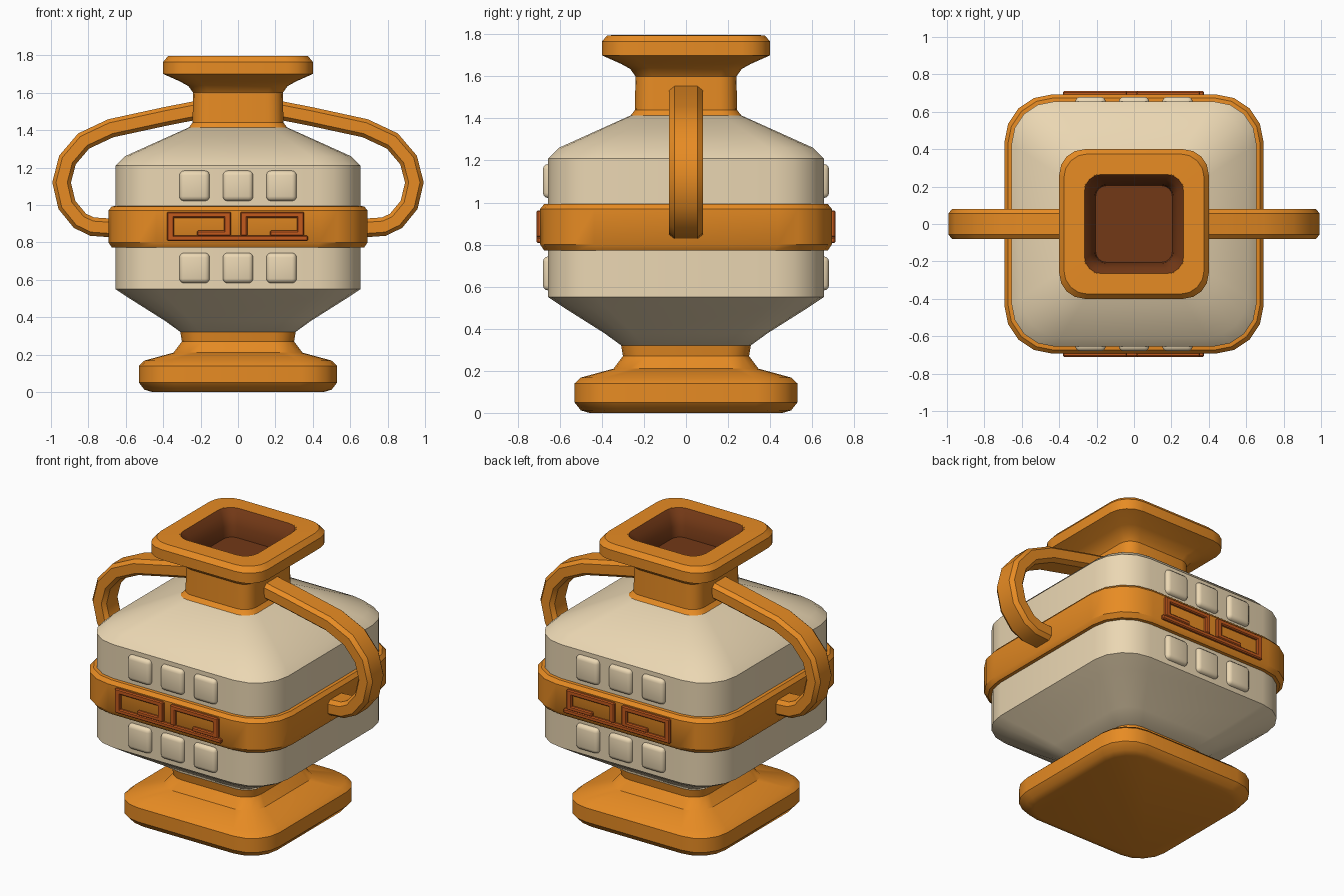
import bpy, bmesh, math
from mathutils import Vector

if "Cube" in bpy.data.objects:
    bpy.data.objects.remove(bpy.data.objects["Cube"])


def material(name, rgb):
    m = bpy.data.materials.new(name)
    m.diffuse_color = (*rgb, 1)
    m.use_nodes = True
    m.node_tree.nodes["Principled BSDF"].inputs["Base Color"].default_value = m.diffuse_color
    return m


ORANGE = material("orange_glaze", (0.80, 0.26, 0.017))
CREAM = material("cream_clay", (0.83, 0.68, 0.45))
RUST = material("rust_trim", (0.55, 0.10, 0.012))
BROWN = material("dark_inside", (0.17, 0.04, 0.008))


def finish(bm, name, mat, angle=35, recalc=True):
    if recalc:
        bmesh.ops.recalc_face_normals(bm, faces=bm.faces)
    me = bpy.data.meshes.new(name)
    bm.to_mesh(me)
    bm.free()
    for p in me.polygons:
        p.use_smooth = True
    me.set_sharp_from_angle(angle=math.radians(angle))
    me.materials.append(mat)
    ob = bpy.data.objects.new(name, me)
    bpy.context.collection.objects.link(ob)
    return ob


def skin(bm, rings, cap_start, cap_end):
    n = len(rings[0])
    for a, b in zip(rings, rings[1:]):
        for i in range(n):
            j = (i + 1) % n
            bm.faces.new((a[i], a[j], b[j], b[i]))
    if cap_start:
        bm.faces.new(rings[0][::-1])
    if cap_end:
        bm.faces.new(rings[-1])


def square_loft(name, mat, profile, round_ratio, caps=(True, True), seg=4):
    """Stack rounded squares given as (half width, z)."""
    bm = bmesh.new()
    rings = []
    for h, z in profile:
        r = h * round_ratio
        ring = []
        for q, (sx, sy) in enumerate(((1, 1), (-1, 1), (-1, -1), (1, -1))):
            for k in range(seg + 1):
                a = math.pi / 2 * (q + k / seg)
                ring.append(bm.verts.new((sx * (h - r) + r * math.cos(a),
                                          sy * (h - r) + r * math.sin(a), z)))
        rings.append(ring)
    skin(bm, rings, *caps)
    return finish(bm, name, mat, recalc=False)


def box(name, mat, lo, hi, bevel, segments):
    bm = bmesh.new()
    bmesh.ops.create_cube(bm, size=1)
    for v in bm.verts:
        v.co = Vector([(a + b) / 2 + c * (b - a) for a, b, c in zip(lo, hi, v.co)])
    bmesh.ops.bevel(bm, geom=bm.edges[:], offset=bevel, segments=segments,
                    profile=0.5, affect='EDGES')
    return finish(bm, name, mat)


# Foot, body, belt and neck
square_loft("foot", ORANGE, [(0.46, 0), (0.50, 0.012), (0.53, 0.05), (0.53, 0.14),
                             (0.50, 0.168), (0.345, 0.21), (0.30, 0.27), (0.31, 0.33)], 0.36)
square_loft("body", CREAM, [(0.30, 0.315), (0.39, 0.38), (0.58, 0.50), (0.655, 0.55),
                            (0.655, 1.21), (0.605, 1.26), (0.45, 1.33), (0.25, 1.42)], 0.35)
square_loft("belt", ORANGE, [(0.64, 0.77), (0.675, 0.773), (0.693, 0.80), (0.693, 0.97),
                             (0.675, 0.992), (0.64, 0.995)], 0.37)
square_loft("neck_and_rim", ORANGE, [(0.27, 1.405), (0.243, 1.44), (0.24, 1.60), (0.265, 1.635),
                                     (0.31, 1.66), (0.40, 1.70), (0.40, 1.765), (0.375, 1.795),
                                     (0.265, 1.797)], 0.34, (False, False))
# Dark hollow in the mouth
square_loft("mouth_lining", BROWN, [(0.265, 1.797), (0.235, 1.765), (0.21, 1.71), (0.205, 1.64)],
            0.28, (False, True))

# Side handles: chamfered strap swept along a path in the xz plane
path = [(0.20, 1.51), (0.38, 1.475), (0.68, 1.41), (0.825, 1.342), (0.912, 1.24), (0.943, 1.12),
        (0.915, 1.0), (0.845, 0.915), (0.78, 0.884), (0.65, 0.875)]
section = [(-0.08, -0.03), (-0.055, -0.05), (0.055, -0.05), (0.08, -0.03),
           (0.08, 0.03), (0.055, 0.05), (-0.055, 0.05), (-0.08, 0.03)]
for side, s in (("right", 1), ("left", -1)):
    bm = bmesh.new()
    rings = []
    for i, p in enumerate(path):
        a, b = Vector(path[max(i - 1, 0)]), Vector(path[min(i + 1, len(path) - 1)])
        t = (b - a).normalized()
        rings.append([bm.verts.new((s * (p[0] - t.y * w), y, p[1] + t.x * w))
                      for y, w in section])
    skin(bm, rings, True, True)
    finish(bm, side + "_handle", ORANGE, 30)

# Meander bars as x0, x1, z0, z1
bars = [(-0.38, 0.374, 0.807, 0.836), (-0.38, -0.342, 0.807, 0.963), (-0.38, -0.037, 0.931, 0.963),
        (-0.075, -0.037, 0.834, 0.963), (-0.22, -0.037, 0.834, 0.862),
        (0.013, 0.05, 0.834, 0.963), (0.013, 0.353, 0.931, 0.963),
        (0.315, 0.353, 0.834, 0.963), (0.17, 0.353, 0.834, 0.862)]
for side, s in (("front", -1), ("back", 1)):
    y0, y1 = sorted((s * 0.68, s * 0.71))
    for i, (x0, x1, z0, z1) in enumerate(bars):
        box(f"{side}_meander_bar_{i}", RUST, (x0, y0, z0), (x1, y1, z1), 0.006, 1)
    # Square studs above and below the belt
    y0, y1 = sorted((s * 0.61, s * 0.68))
    for row, z in (("lower", 0.663), ("upper", 1.102)):
        for i, x in enumerate((-0.2325, 0, 0.2325)):
            box(f"{side}_{row}_stud_{i}", CREAM, (x - 0.081, y0, z - 0.081),
                (x + 0.081, y1, z + 0.081), 0.025, 3)
